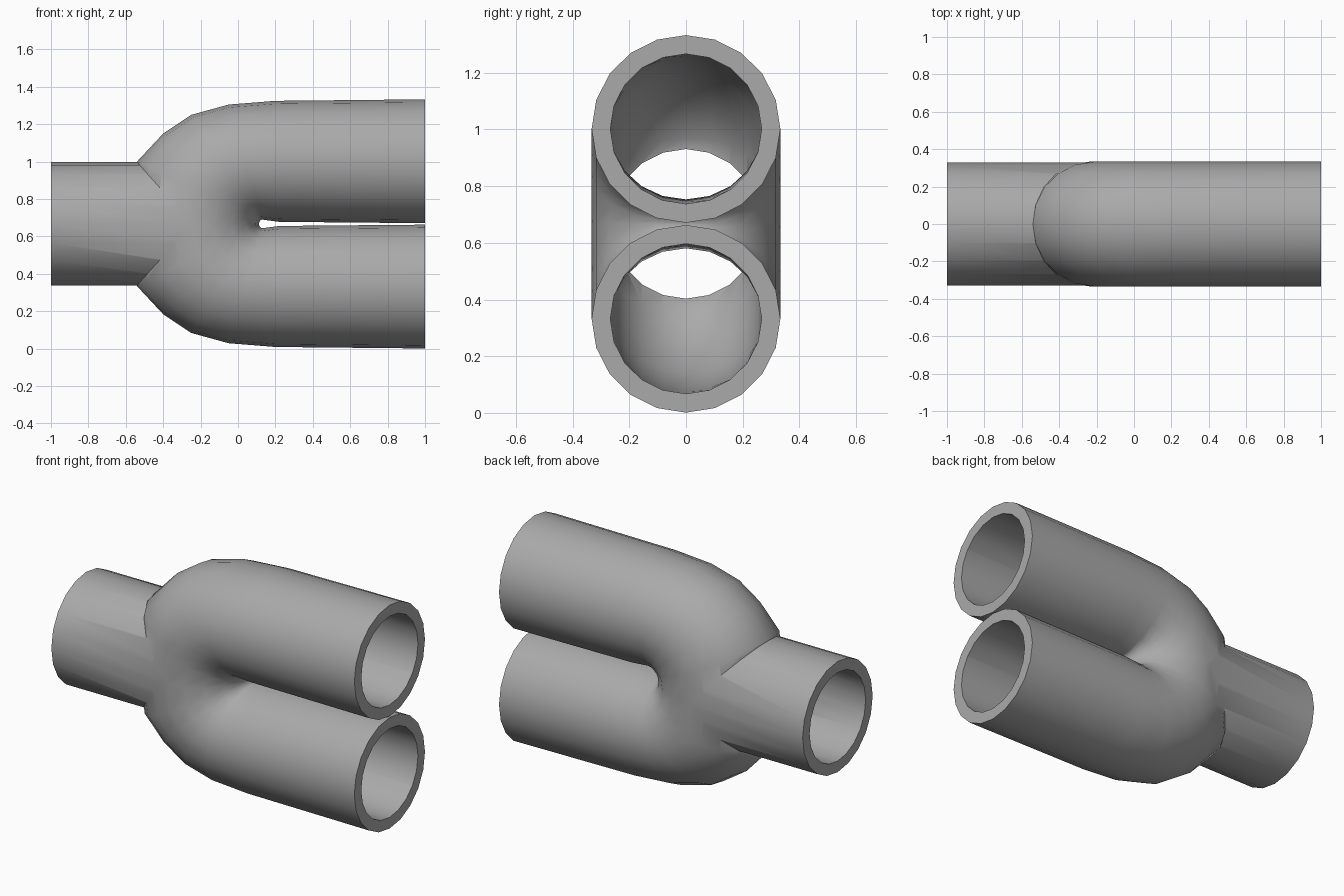
import bpy, bmesh, math
from mathutils import Vector

if "Cube" in bpy.data.objects:
    bpy.data.objects.remove(bpy.data.objects["Cube"])

SIDES = 20
MID = 0.667    # height of the symmetry plane
WALL = 0.066

grey = bpy.data.materials.new("pipe_grey")
grey.use_nodes = True
colour = (0.4, 0.4, 0.4, 1)
grey.diffuse_color = colour
grey.node_tree.nodes["Principled BSDF"].inputs["Base Color"].default_value = colour


def tube(name, stations, half_width, inset=0.0):
    """Closed solid lofted through rings given by their outer and inner points in x, z."""
    bm = bmesh.new()
    rings = []
    for (ox, oz), (ix, iz) in stations:
        outer, inner = Vector((ox, 0, oz)), Vector((ix, 0, iz))
        centre = (outer + inner) / 2
        arm = outer - centre
        arm *= (arm.length - inset) / arm.length
        ring = []
        for k in range(SIDES):
            a = math.tau * k / SIDES
            p = centre + arm * math.cos(a)
            p.y = (half_width - inset) * math.sin(a)
            ring.append(bm.verts.new(p))
        rings.append(ring)
    for r, s in zip(rings, rings[1:]):
        for k in range(SIDES):
            n = (k + 1) % SIDES
            bm.faces.new((r[k], r[n], s[n], s[k]))
    bm.faces.new(rings[0])
    bm.faces.new(rings[-1])
    bmesh.ops.recalc_face_normals(bm, faces=bm.faces)
    mesh = bpy.data.meshes.new(name)
    bm.to_mesh(mesh)
    bm.free()
    mesh.materials.append(grey)
    ob = bpy.data.objects.new(name, mesh)
    bpy.context.collection.objects.link(ob)
    return ob


def combine(target, tool, operation):
    """Apply a boolean and discard the tool."""
    tool.hide_render = True
    mod = target.modifiers.new(operation.lower(), "BOOLEAN")
    mod.operation, mod.solver, mod.object = operation, "EXACT", tool
    bpy.context.view_layer.objects.active = target
    bpy.ops.object.modifier_apply(modifier=mod.name)
    bpy.data.objects.remove(tool)


def bend(end_x):
    """Stations of the U bend: upper arm, apex, mirrored lower arm."""
    upper = [((end_x, 1.333), (end_x, 0.671)),
             ((0.2, 1.325), (0.22, 0.678)),
             ((-0.05, 1.305), (0.13, 0.69)),
             ((-0.25, 1.25), (0.122, 0.688)),
             ((-0.4, 1.15), (0.116, 0.68)),
             ((-0.54, 1.0), (0.113, 0.673))]
    lower = [tuple((x, 2 * MID - z) for x, z in st) for st in reversed(upper)]
    return upper + [((-0.59, MID), (0.112, MID))] + lower


def inlet(start_x):
    return [((x, MID + 0.33), (x, MID - 0.33)) for x in (start_x, -0.22)]


# Outer shell: twin-arm bend joined with the single inlet
pipe = tube("forked_pipe", bend(1.0), 0.333)
combine(pipe, tube("inlet_shell", inlet(-1.0), 0.33), "UNION")

# Hollow bores
combine(pipe, tube("bend_bore", bend(1.05), 0.333, WALL), "DIFFERENCE")
combine(pipe, tube("inlet_bore", inlet(-1.05), 0.33, WALL), "DIFFERENCE")

# Smooth walls, crisp rims
bpy.ops.object.select_all(action="DESELECT")
pipe.select_set(True)
bpy.context.view_layer.objects.active = pipe
bpy.ops.object.shade_smooth_by_angle(angle=math.radians(40))
